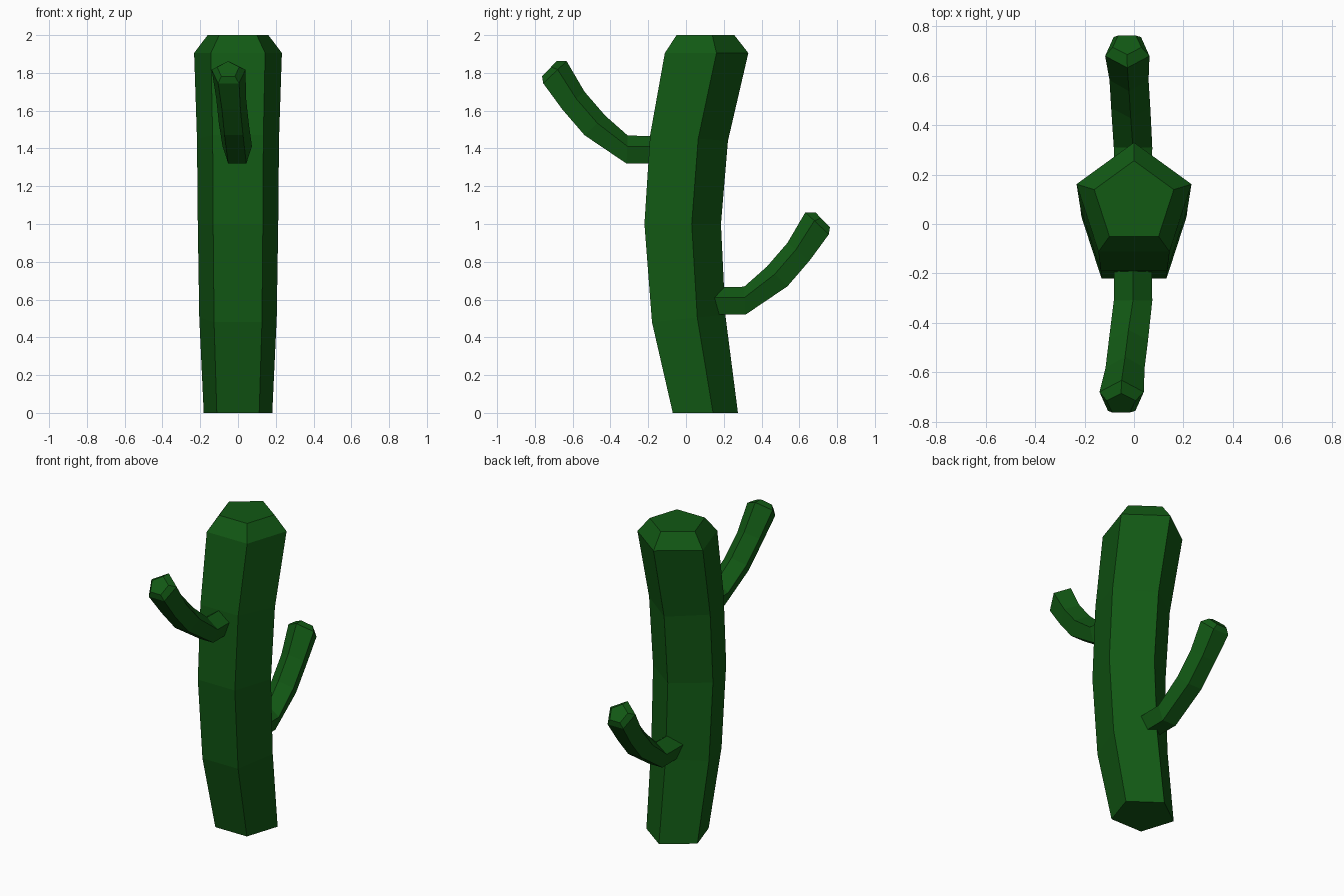
import bpy, bmesh, math
from mathutils import Vector

if "Cube" in bpy.data.objects:
    bpy.data.objects.remove(bpy.data.objects["Cube"])

green = bpy.data.materials.new("cactus_green")
green.diffuse_color = (0.006, 0.1, 0.007, 1)
green.use_nodes = True
green.node_tree.nodes["Principled BSDF"].inputs["Base Color"].default_value = green.diffuse_color


def loft(name, rings):
    """Pentagonal tube; each ring is (x, flat side (y, z), ridge (y, z))."""
    bm = bmesh.new()
    loops = []
    for x, flat, ridge in rings:
        f, p = Vector((x, *flat)), Vector((x, *ridge))
        r = (p - f).length / (1 + math.cos(math.pi / 5))
        up = (p - f).normalized()
        c = p - up * r
        loops.append([bm.verts.new(c + up * r * math.cos(a) + Vector((r * math.sin(a), 0, 0)))
                      for a in (i * math.tau / 5 for i in range(5))])
    for a, b in zip(loops, loops[1:]):
        for i in range(5):
            j = (i + 1) % 5
            bm.faces.new((a[i], a[j], b[j], b[i]))
    bm.faces.new(loops[0])
    bm.faces.new(loops[-1])
    bmesh.ops.recalc_face_normals(bm, faces=bm.faces)
    me = bpy.data.meshes.new(name)
    bm.to_mesh(me)
    bm.free()
    me.materials.append(green)
    ob = bpy.data.objects.new(name, me)
    bpy.context.collection.objects.link(ob)
    return ob


# Curved trunk with bevelled top
loft("trunk", [
    (0, (-0.07, 0), (0.275, 0)),
    (0, (-0.18, 0.48), (0.208, 0.52)),
    (0, (-0.22, 1.00), (0.185, 1.00)),
    (0, (-0.19, 1.47), (0.222, 1.44)),
    (0, (-0.112, 1.905), (0.33, 1.905)),
    (0, (-0.05, 2.0), (0.256, 2.0)),
])

# Arm path: fraction of sideways drift, underside point, ridge point
ARM = [
    (0.0, (0.0, 1.32), (0.0, 1.463)),
    (0.0, (-0.315, 1.32), (-0.308, 1.468)),
    (0.4, (-0.537, 1.47), (-0.428, 1.574)),
    (0.7, (-0.655, 1.607), (-0.537, 1.70)),
    (1.0, (-0.756, 1.745), (-0.632, 1.862)),
    (1.05, (-0.762, 1.782), (-0.685, 1.862)),
]


def arm(name, side, dz, drift):
    loft(name, [(-0.004 + drift * t, (side * f[0], f[1] + dz), (side * p[0], p[1] + dz))
                for t, f, p in ARM])


arm("upper_front_arm", 1, 0, -0.046)
arm("lower_back_arm", -1, -0.8, -0.023)
